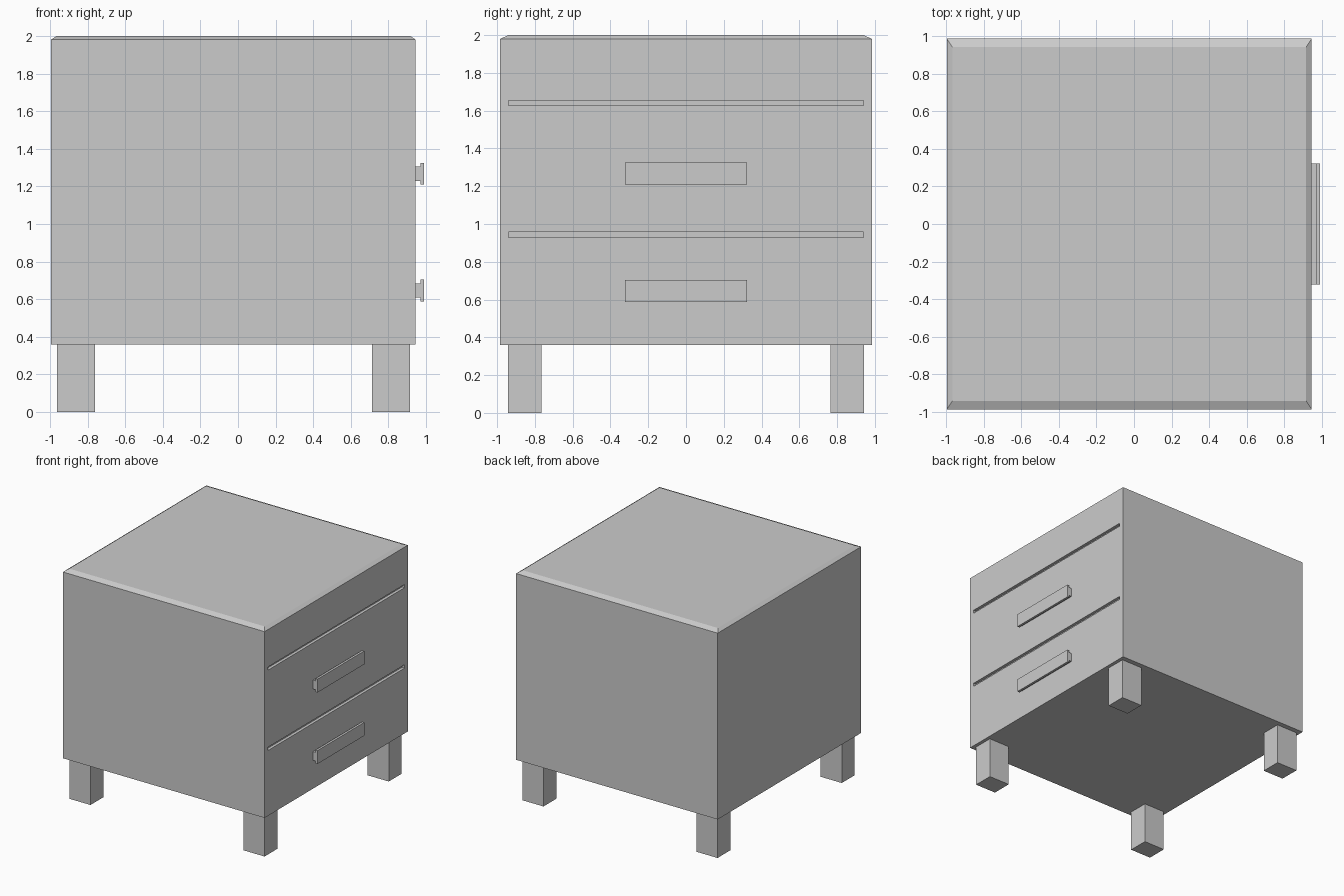
import bpy, bmesh
from mathutils import Vector

if "Cube" in bpy.data.objects:
    bpy.data.objects.remove(bpy.data.objects["Cube"])


def box(name, lo, hi):
    bm = bmesh.new()
    bmesh.ops.create_cube(bm, size=1)
    lo, hi = Vector(lo), Vector(hi)
    for v in bm.verts:
        v.co = (lo + hi) / 2 + v.co * (hi - lo)
    me = bpy.data.meshes.new(name)
    bm.to_mesh(me)
    bm.free()
    ob = bpy.data.objects.new(name, me)
    bpy.context.collection.objects.link(ob)
    return ob


# Cabinet body with a shallow chamfered top
X0, X1, Y, Z0, Z1 = -0.995, 0.945, 0.985, 0.36, 1.98
body = box("cabinet_body", (X0, -Y, Z0), (X1, Y, Z1))
bm = bmesh.new()
bm.from_mesh(body.data)
top = max(bm.faces, key=lambda f: f.calc_center_median().z)
ext = bmesh.ops.extrude_discrete_faces(bm, faces=[top])["faces"][0]
cx = (X0 + X1) / 2
for v in ext.verts:
    v.co.x += 0.03 if v.co.x < cx else -0.03
    v.co.y += 0.045 if v.co.y < 0 else -0.045
    v.co.z = 2.0
bmesh.ops.recalc_face_normals(bm, faces=bm.faces)
bm.to_mesh(body.data)
bm.free()

# Drawer gap grooves cut into the +x face
for i, (za, zb) in enumerate([(0.928, 0.957), (1.627, 1.655)]):
    cutter = box(f"groove_cutter_{i + 1}", (X1 - 0.025, -0.94, za), (X1 + 0.05, 0.94, zb))
    cutter.hide_render = True
    cutter.hide_viewport = True
    cutter.display_type = 'WIRE'
    mod = body.modifiers.new("groove", 'BOOLEAN')
    mod.operation = 'DIFFERENCE'
    mod.solver = 'EXACT'
    mod.object = cutter

# Drawer handles: T-shaped section extruded along y
for name, zc in (("lower_handle", 0.646), ("upper_handle", 1.267)):
    prof = [(X1 - 0.005, 0.038), (0.97, 0.038), (0.97, 0.058), (0.99, 0.058)]
    prof += [(x, -z) for x, z in reversed(prof)]
    bm = bmesh.new()
    face = bm.faces.new([bm.verts.new((x, -0.322, zc + z)) for x, z in prof])
    geo = bmesh.ops.extrude_face_region(bm, geom=[face])["geom"]
    bmesh.ops.translate(bm, vec=(0, 0.644, 0),
                        verts=[g for g in geo if isinstance(g, bmesh.types.BMVert)])
    bmesh.ops.recalc_face_normals(bm, faces=bm.faces)
    me = bpy.data.meshes.new(name)
    bm.to_mesh(me)
    bm.free()
    bpy.context.collection.objects.link(bpy.data.objects.new(name, me))

# Four square legs
for xn, xa, xb in (("back", -0.963, -0.76), ("front", 0.712, 0.915)):
    for yn, ya, yb in (("left", -0.942, -0.765), ("right", 0.765, 0.942)):
        box(f"{xn}_{yn}_leg", (xa, ya, 0), (xb, yb, Z0))
